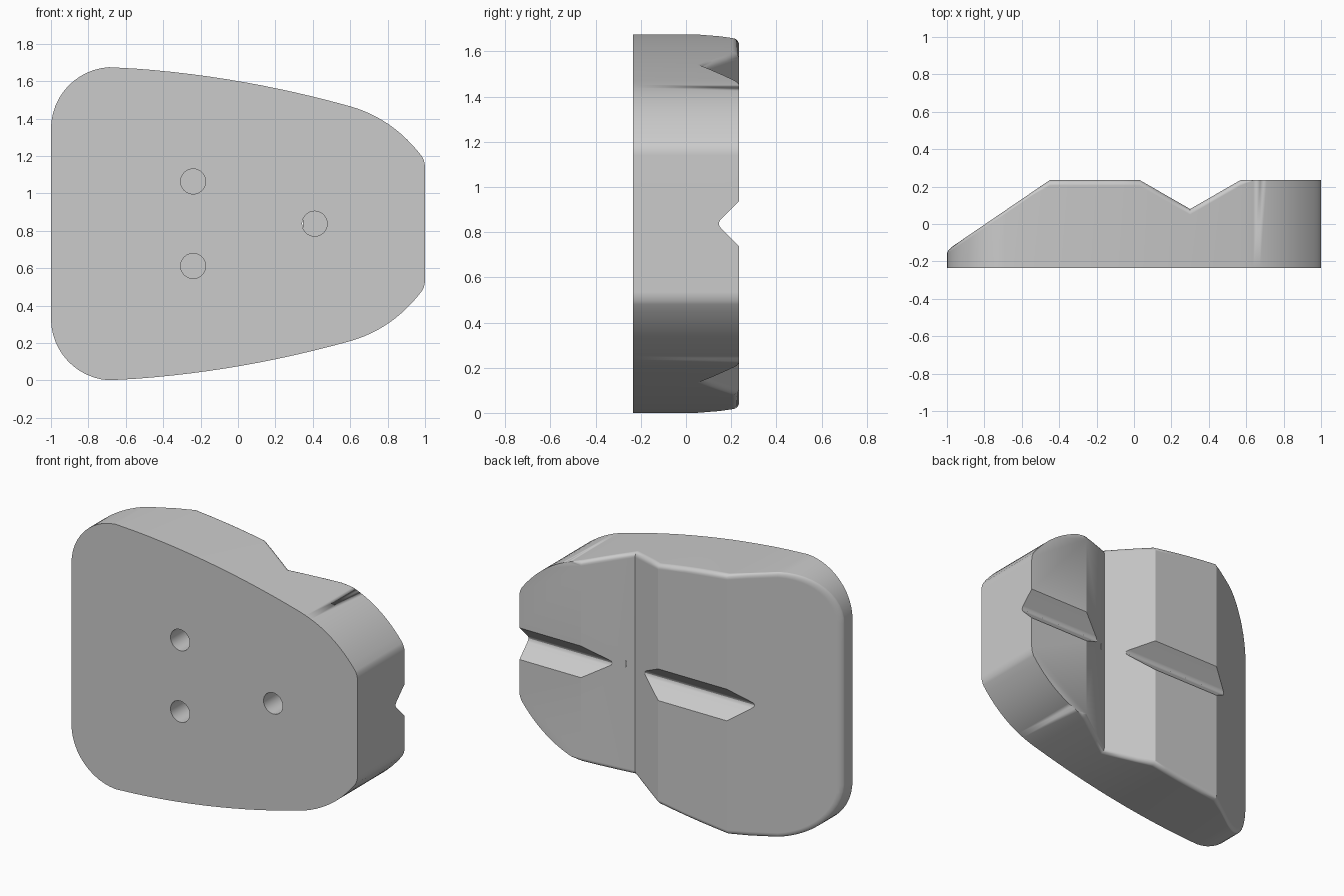
import bpy
import bmesh
from math import sin, cos, pi, radians
from mathutils import Vector

if "Cube" in bpy.data.objects:
    bpy.data.objects.remove(bpy.data.objects["Cube"])

MID = 0.8375      # height of the symmetry line
FRONT = -0.235    # flat front face
ROUND = 0.03      # rim rounding
STEPS = 5

grey = bpy.data.materials.new("plain grey")
grey.use_nodes = True
grey.diffuse_color = (0.6, 0.6, 0.6, 1)
grey.node_tree.nodes["Principled BSDF"].inputs["Base Color"].default_value = (0.6, 0.6, 0.6, 1)

# Back surface profile: slope, flat, notch, flat
PROFILE = [(-1, -0.14), (-0.45, 0.235), (0.03, 0.235), (0.3, 0.08), (0.57, 0.235), (1, 0.235)]


def back_y(x):
    for (x0, y0), (x1, y1) in zip(PROFILE, PROFILE[1:]):
        if x <= x1:
            return y0 + (y1 - y0) * (x - x0) / (x1 - x0)
    return PROFILE[-1][1]


def make_object(name, bm):
    bmesh.ops.recalc_face_normals(bm, faces=bm.faces)
    mesh = bpy.data.meshes.new(name)
    bm.to_mesh(mesh)
    bm.free()
    mesh.materials.append(grey)
    obj = bpy.data.objects.new(name, mesh)
    bpy.context.collection.objects.link(obj)
    return obj


# Upper half of the outline: corner arc, shallow curve, nose curve
half = []
for i in range(13):
    a = pi - (pi / 2 - 0.06) * i / 12
    half.append((-0.67 + 0.33 * cos(a), 1.345 + 0.33 * sin(a)))
for x in (-0.55, -0.45, -0.35, -0.25, -0.16, -0.06, 0.03, 0.12, 0.21, 0.3, 0.39, 0.48, 0.57):
    half.append((x, 1.6 - 0.171 * x - 0.09 * x * x))
p0, p1, p2 = Vector((0.6, 1.465)), Vector((0.83, 1.4)), Vector((0.985, 1.195))
for i in range(13):
    t = i / 12
    half.append(tuple(p0 * (1 - t) ** 2 + p1 * 2 * t * (1 - t) + p2 * t * t))
half += [(0.993, 1.178), (0.998, 1.16), (1, 1.14)]
count = len(half)


def inward(i):
    """Inward direction at an outline point; straight down where creases meet the rim."""
    x = half[i][0]
    if i == 0:
        return Vector((1, 0))
    if -0.5 < x < 0.62:
        return Vector((0, -1))
    a, b = Vector(half[i - 1]), Vector(half[min(i + 1, count - 1)])
    d = (b - a).normalized()
    return Vector((d.y, -d.x))


def ring(bm, angle=None):
    """Closed loop of vertices; without an angle it lies on the front face."""
    top = []
    for i, (x, z) in enumerate(half):
        y = FRONT
        if angle is not None:
            r = ROUND * max(0, min(1, (0.64 - x) / 0.07))
            drop = r * (0.6 if x < -0.5 else 1)
            p = Vector((x, z)) + inward(i) * r * (1 - cos(angle))
            x, z = p
            y = back_y(x) - drop * (1 - sin(angle))
        top.append((x, y, z))
    low = [(x, y, 2 * MID - z) for x, y, z in reversed(top)]
    return [bm.verts.new(c) for c in top + low]


# Body: front cap, walls, rounded rim, and strips across the back
bm = bmesh.new()
rings = [ring(bm)] + [ring(bm, pi / 2 * s / STEPS) for s in range(STEPS + 1)]
bm.faces.new(rings[0])
n = 2 * count
for lower, upper in zip(rings, rings[1:]):
    for i in range(n):
        j = (i + 1) % n
        bm.faces.new((lower[i], lower[j], upper[j], upper[i]))
last = rings[-1]
for i in range(count - 1):
    bm.faces.new((last[i], last[i + 1], last[n - 2 - i], last[n - 1 - i]))
bmesh.ops.remove_doubles(bm, verts=bm.verts, dist=0.0001)
# Merge coplanar back strips into clean panels
bmesh.ops.dissolve_limit(bm, angle_limit=radians(0.3), verts=bm.verts, edges=bm.edges)
body = make_object("grip_plate", bm)


def prism(name, points, direction):
    bm = bmesh.new()
    face = bm.faces.new([bm.verts.new(p) for p in points])
    made = bmesh.ops.extrude_face_region(bm, geom=[face])["geom"]
    bmesh.ops.translate(bm, vec=direction, verts=[v for v in made if isinstance(v, bmesh.types.BMVert)])
    return make_object(name, bm)


# Cutters: long groove with a rounded bottom, and three blind holes
side = [(0.15, 0.285), (0.02, 0.155), (0.011, 0.148)]
section = [(-z, y) for z, y in side] + [(0, 0.145)] + side[::-1]
cutters = [prism("groove_cutter", [(-0.8, y, MID + z) for z, y in section], (1.9, 0, 0))]
for x, dz in ((-0.24, 0.226), (-0.24, -0.226), (0.41, 0)):
    circle = [(x + 0.067 * cos(2 * pi * k / 32), FRONT - 0.1, MID + dz + 0.067 * sin(2 * pi * k / 32))
              for k in range(32)]
    cutters.append(prism("hole_cutter", circle, (0, 0.1 + 0.1075 - FRONT, 0)))

bpy.context.view_layer.objects.active = body
for cutter in cutters:
    cut = body.modifiers.new("cut", "BOOLEAN")
    cut.operation = "DIFFERENCE"
    cut.solver = "EXACT"
    cut.object = cutter
    bpy.ops.object.modifier_apply(modifier=cut.name)
    bpy.data.objects.remove(cutter)

# Smooth shading with sharp creases
bpy.ops.object.select_all(action="DESELECT")
body.select_set(True)
bpy.ops.object.shade_smooth_by_angle(angle=radians(28))
weighted = body.modifiers.new("weighted normals", "WEIGHTED_NORMAL")
weighted.keep_sharp = True
